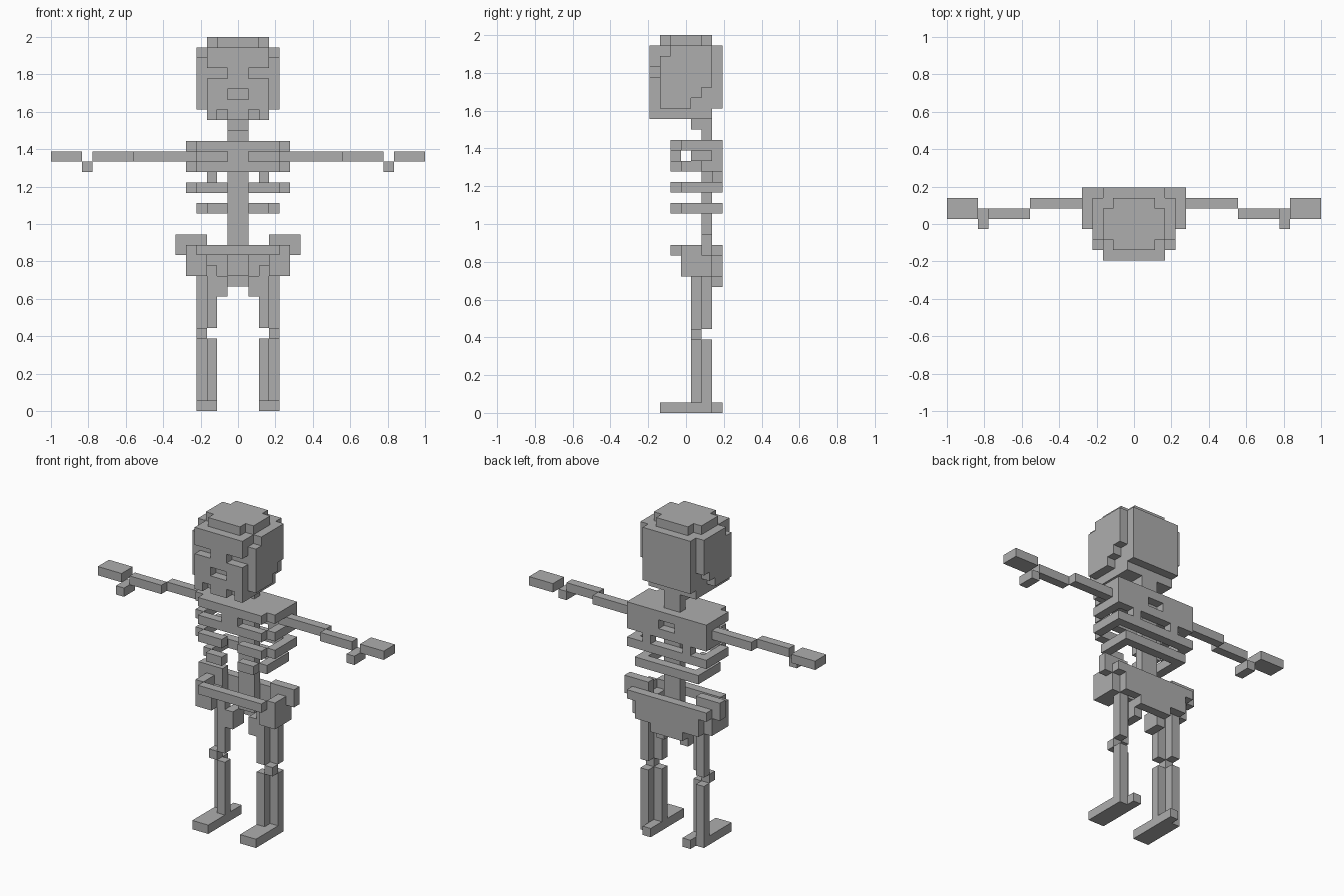
import bpy
import bmesh

U = 1 / 18  # edge length of one block

if "Cube" in bpy.data.objects:
    bpy.data.objects.remove(bpy.data.objects["Cube"])

grey = bpy.data.materials.new("bone grey")
grey.use_nodes = True
grey.diffuse_color = (0.42, 0.42, 0.42, 1)
grey.node_tree.nodes["Principled BSDF"].inputs["Base Color"].default_value = (0.42, 0.42, 0.42, 1)


def box(x, y, z, mirror=True):
    """Block cells in the given ranges, mirrored to the other side."""
    cells = {(i, j, k) for i in range(*x) for j in range(*y) for k in range(*z)}
    if mirror:
        cells |= {(-1 - i, j, k) for i, j, k in cells}
    return cells


def one_side(cells, side):
    return {c for c in cells if (c[0] >= 0) == (side > 0)}


def build(name, cells):
    """Skin a set of block cells with only its outside faces."""
    bm = bmesh.new()
    verts = {}

    def vert(p):
        if p not in verts:
            verts[p] = bm.verts.new((p[0] * U, (p[1] - 3.5) * U, p[2] * U))
        return verts[p]

    for c in cells:
        for axis in range(3):
            for step in (0, 1):
                near = list(c)
                near[axis] += 1 if step else -1
                if tuple(near) in cells:
                    continue
                a, b = (axis + 1) % 3, (axis + 2) % 3
                loop = []
                for da, db in ((0, 0), (1, 0), (1, 1), (0, 1)):
                    p = list(c)
                    p[axis] += step
                    p[a] += da
                    p[b] += db
                    loop.append(vert(tuple(p)))
                bm.faces.new(loop if step else loop[::-1])
    bmesh.ops.dissolve_limit(bm, angle_limit=0.01, verts=bm.verts[:], edges=bm.edges[:])
    mesh = bpy.data.meshes.new(name)
    bm.to_mesh(mesh)
    bm.free()
    mesh.materials.append(grey)
    bpy.context.scene.collection.objects.link(bpy.data.objects.new(name, mesh))


def ring(half, z):
    """Rib hoop with an open middle: sides, front bars and back bar."""
    return (box((half - 1, half), (3, 7), (z, z + 1))
            | box((1, half - 1), (2, 3), (z, z + 1))
            | box((0, half), (6, 7), (z, z + 1)))


# Skull with eye, nose and tooth recesses
skull = box((0, 3), (0, 7), (29, 35)) | box((0, 3), (0, 6), (28, 29))
skull |= box((0, 3), (2, 5), (35, 36)) | box((0, 2), (1, 6), (35, 36))
skull |= box((3, 4), (1, 6), (31, 34)) | box((3, 4), (2, 6), (34, 35))
skull |= box((3, 4), (1, 5), (30, 31)) | box((3, 4), (1, 4), (29, 30))
skull -= box((1, 3), (0, 1), (32, 33))
skull -= box((0, 1), (0, 1), (30, 31))
skull -= box((1, 2), (0, 1), (28, 29))
build("skull", skull)

# Spine and neck
build("spine", box((0, 1), (5, 6), (13, 28)) | box((0, 1), (4, 6), (27, 28)))

# Shoulder girdle: top plate, breastbone and shoulder blades
chest = box((0, 4), (2, 7), (25, 26)) | box((4, 5), (3, 7), (25, 26))
chest |= box((0, 1), (2, 3), (23, 26)) | ring(5, 23)
chest |= box((1, 5), (6, 7), (24, 25)) | box((2, 3), (6, 7), (22, 23))
build("chest", chest)

# Lower ribs
build("middle_rib", ring(5, 21))
build("lower_rib", ring(4, 19))

# Pelvis: front bar, side walls, stepped back plate and hip wings
pelvis = box((0, 4), (2, 3), (15, 16)) | box((3, 4), (2, 3), (15, 16))
pelvis |= box((4, 5), (3, 6), (13, 16)) | box((3, 4), (3, 6), (13, 15))
pelvis |= box((0, 5), (6, 7), (15, 16)) | box((0, 4), (6, 7), (13, 15))
pelvis |= box((0, 2), (6, 7), (12, 13)) | box((3, 6), (5, 6), (15, 17))
build("pelvis", pelvis)

# Limbs
upper_arm = box((4, 10), (5, 6), (24, 25))
forearm = box((10, 14), (4, 5), (24, 25))
wrist = box((14, 15), (3, 5), (23, 24))
hand = box((15, 18), (4, 6), (24, 25))
thigh = box((2, 3), (4, 5), (8, 14)) | box((3, 4), (5, 6), (8, 13)) | box((1, 2), (4, 6), (11, 13))
knee = box((3, 4), (4, 5), (7, 8))
shin = box((2, 3), (4, 5), (1, 7)) | box((3, 4), (5, 6), (1, 7))
foot = box((2, 4), (1, 6), (0, 1)) | box((2, 3), (6, 7), (0, 1))
limbs = {"upper_arm": upper_arm, "forearm": forearm, "wrist": wrist, "hand": hand,
         "thigh": thigh, "knee": knee, "shin": shin, "foot": foot}
for name, cells in limbs.items():
    build("left_" + name, one_side(cells, 1))
    build("right_" + name, one_side(cells, -1))
